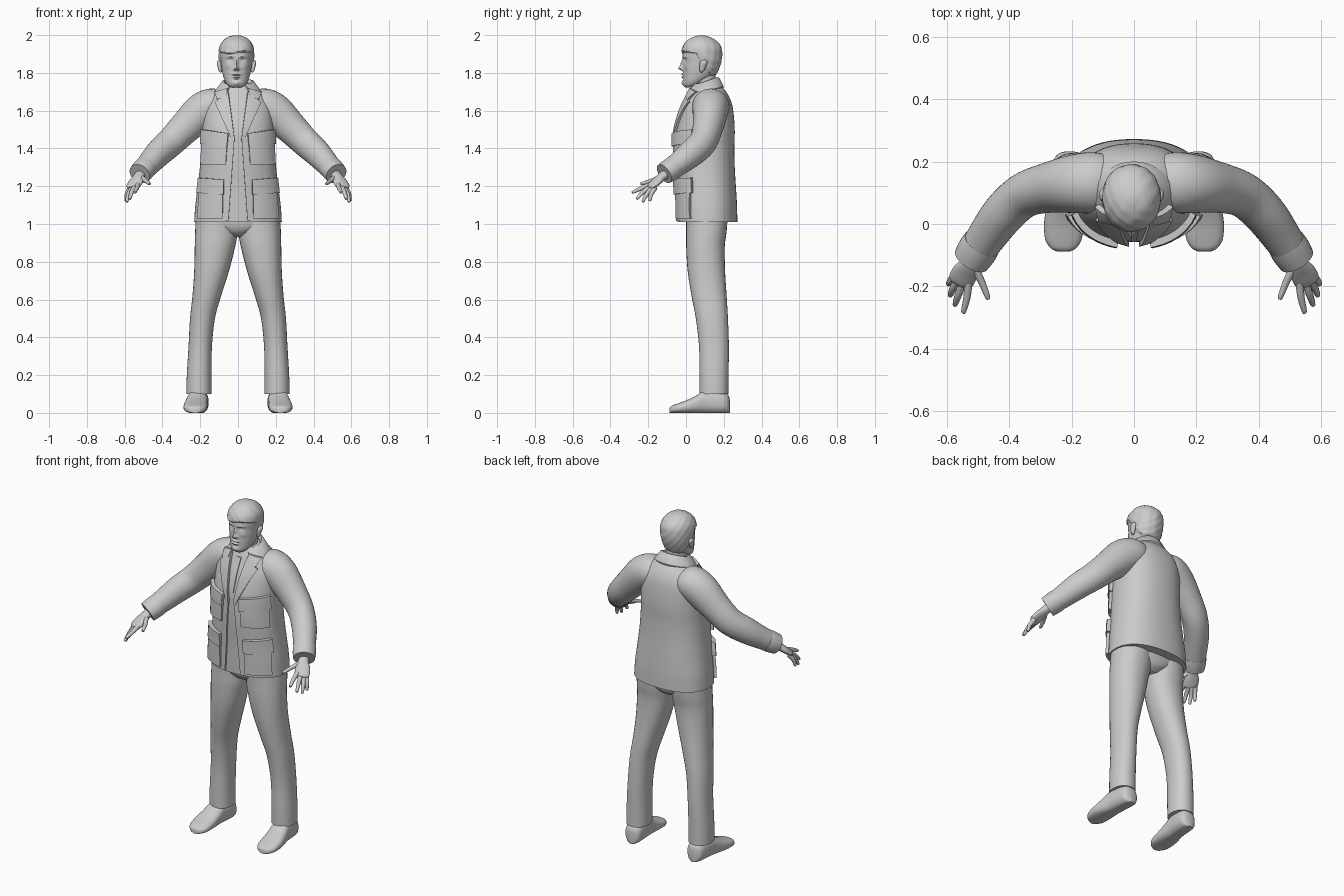
import bpy, bmesh, math
from mathutils import Vector

grey = bpy.data.materials.new("plain_grey")
grey.diffuse_color = (0.6, 0.6, 0.6, 1)


def spline(rows, t):
    """Catmull-Rom blend of a list of number tuples, t in 0..len-1."""
    i = min(int(t), len(rows) - 2)
    f = t - i
    p = [rows[max(0, min(len(rows) - 1, i + k))] for k in (-1, 0, 1, 2)]
    return [0.5 * (2 * b + (c - a) * f + (2 * a - 5 * b + 4 * c - d) * f * f
                   + (3 * b - a - 3 * c + d) * f ** 3) for a, b, c, d in zip(*p)]


def finish(name, bm, mirror=False):
    bmesh.ops.recalc_face_normals(bm, faces=bm.faces)
    me = bpy.data.meshes.new(name)
    bm.to_mesh(me)
    bm.free()
    me.materials.append(grey)
    ob = bpy.data.objects.new(name, me)
    bpy.context.collection.objects.link(ob)
    if mirror:
        ob.modifiers.new("mirror", "MIRROR").use_mirror_merge = False
    return ob


def power(v, e):
    return math.copysign(abs(v) ** (2 / e), v)


def loft(name, rings, axis=None, e=2.0, n=32, steps=5, mirror=False, sculpt=None):
    """Skin rings (x, y, z, ru, rv); axis fixes the ring plane, else it follows the path."""
    bm = bmesh.new()
    count = (len(rings) - 1) * steps
    loops = []
    for k in range(count + 1):
        t = k / steps
        r = spline(rings, t)
        c = Vector(r[:3])
        if axis == "z":
            u, v = Vector((1, 0, 0)), Vector((0, 1, 0))
        elif axis == "y":
            u, v = Vector((1, 0, 0)), Vector((0, 0, 1))
        else:
            a = Vector(spline(rings, max(0, t - .3))[:3])
            b = Vector(spline(rings, min(len(rings) - 1, t + .3))[:3])
            d = (b - a).normalized()
            u = d.cross(Vector((0, 0, 1))).normalized()
            v = u.cross(d)
        loop = []
        for j in range(n):
            w = 2 * math.pi * j / n
            p = c + u * max(r[3], .001) * power(math.cos(w), e) \
                + v * max(r[4], .001) * power(math.sin(w), e)
            loop.append(bm.verts.new(sculpt(p, c) if sculpt else p))
        loops.append(loop)
    for a, b in zip(loops, loops[1:]):
        for j in range(n):
            bm.faces.new((a[j], a[(j + 1) % n], b[(j + 1) % n], b[j]))
    bm.faces.new(loops[0])
    bm.faces.new(loops[-1])
    return finish(name, bm, mirror)


def upright(rows, x=0):
    """(z, half width, front y, back y) -> loft rings."""
    return [(x, (f + b) / 2, z, w, (b - f) / 2) for z, w, f, b in rows]


# Jacket body
E = 2.3
body = upright([(1.01, .232, -.045, .272), (1.1, .226, -.047, .27), (1.2, .213, -.05, .264),
                (1.3, .202, -.056, .258), (1.4, .195, -.058, .256), (1.5, .192, -.052, .258),
                (1.6, .185, -.025, .25), (1.66, .16, .0, .235), (1.71, .115, .022, .205),
                (1.745, .07, .04, .165)])
loft("jacket_body", body, "z", E, 64, 6)


def on_body(x, z, out):
    """Point on the chest at x, z, pushed out along the normal."""
    lo, hi = 0.0, len(body) - 1.0
    for _ in range(30):
        m = (lo + hi) / 2
        lo, hi = (m, hi) if spline(body, m)[2] < z else (lo, m)
    _, cy, _, rx, ry = spline(body, lo)
    q = min(abs(x) / rx, .985)
    s = (1 - q ** E) ** (1 / E)
    nrm = Vector((q ** (E - 1) / rx, -s ** (E - 1) / ry, 0)).normalized()
    p = Vector((q * rx, cy - s * ry, z)) + nrm * out
    return p if x >= 0 else Vector((-p.x, p.y, p.z))


def patch(name, corners, t0, t1=None, n=10):
    """Curved cloth plate: corners inner-low, outer-low, outer-high, inner-high."""
    t1 = t0 if t1 is None else t1
    a, b, c, d = [Vector(p) for p in corners]
    bm = bmesh.new()
    layers = []
    for back in (0, 1):
        grid = []
        for j in range(n + 1):
            row = []
            for i in range(n + 1):
                u, v = i / n, j / n
                p = a.lerp(b, u).lerp(d.lerp(c, u), v)
                row.append(bm.verts.new(on_body(p.x, p.y, -.006 if back else t0 + (t1 - t0) * u)))
            grid.append(row)
        for j in range(n):
            for i in range(n):
                bm.faces.new((grid[j][i], grid[j][i + 1], grid[j + 1][i + 1], grid[j + 1][i]))
        layers.append(grid)
    rim = [[g[0][i] for i in range(n)] + [g[j][n] for j in range(n)]
           + [g[n][n - i] for i in range(n)] + [g[n - j][0] for j in range(n)] for g in layers]
    for i in range(4 * n):
        k = (i + 1) % (4 * n)
        bm.faces.new((rim[0][i], rim[0][k], rim[1][k], rim[1][i]))
    finish(name, bm, True)


# Jacket front edges, lapels, pockets and flaps
patch("jacket_front", [(.05, 1.015), (.18, 1.015), (.165, 1.46), (.018, 1.46)], .009, -.003)
patch("lapel", [(.016, 1.44), (.03, 1.44), (.118, 1.645), (.05, 1.70)], .016, .012)
patch("collar_leaf", [(.06, 1.675), (.105, 1.66), (.112, 1.70), (.05, 1.72)], .018, .016)
patch("shirt_placket", [(.0, 1.5), (.008, 1.5), (.014, 1.69), (.0, 1.69)], .006)
patch("lower_pocket", [(.08, 1.03), (.205, 1.03), (.193, 1.2), (.078, 1.2)], .016)
patch("lower_pocket_flap", [(.074, 1.155), (.202, 1.165), (.193, 1.245), (.072, 1.235)], .024, .022)
patch("upper_pocket", [(.062, 1.315), (.185, 1.315), (.18, 1.45), (.055, 1.45)], .016)
patch("upper_pocket_flap", [(.055, 1.41), (.184, 1.425), (.18, 1.50), (.05, 1.48)], .024, .02)

# Turned-down collar, open at the throat and lower in front
bm = bmesh.new()
rows = []
for k in range(41):
    w = math.radians(-148 + 296 * k / 40)
    s, c = math.sin(w), math.cos(w)
    row = []
    for rx, ry, z in ((.066, .062, 1.74), (.074, .07, 1.762), (.088, .08, 1.757),
                      (.122, .102, 1.712), (.118, .095, 1.69)):
        row.append(bm.verts.new((rx * s, .098 + ry * c, z + .024 * c - .008)))
    rows.append(row)
for a, b in zip(rows, rows[1:]):
    for i in range(5):
        bm.faces.new((a[i], a[(i + 1) % 5], b[(i + 1) % 5], b[i]))
bm.faces.new(rows[0])
bm.faces.new(rows[-1])
finish("collar", bm)

# Sleeves and cuffs
loft("sleeve", [(.07, .13, 1.625, .085, .07), (.13, .132, 1.625, .098, .094), (.195, .128, 1.59, .093, .1),
                (.28, .115, 1.51, .08, .086), (.355, .09, 1.435, .072, .078), (.42, .03, 1.375, .069, .073),
                (.475, -.045, 1.315, .062, .062), (.515, -.105, 1.272, .056, .054)], mirror=True)
loft("cuff", [(.487, -.062, 1.302, .062, .060), (.502, -.085, 1.286, .064, .060),
              (.521, -.115, 1.266, .060, .057)], mirror=True, steps=3)

# Hands: palm, then fingers as root and tip
loft("palm", [(.508, -.09, 1.275, .028, .026), (.525, -.128, 1.25, .03, .023), (.54, -.155, 1.225, .041, .02),
              (.556, -.185, 1.198, .04, .016), (.56, -.193, 1.19, .026, .008)], n=20, mirror=True)
fingers = {"index_finger": ((.53, -.185, 1.21), (.535, -.235, 1.19), (.546, -.281, 1.168)),
           "middle_finger": ((.547, -.185, 1.198), (.563, -.228, 1.168), (.573, -.258, 1.135)),
           "ring_finger": ((.562, -.178, 1.19), (.58, -.207, 1.158), (.588, -.228, 1.12)),
           "little_finger": ((.572, -.163, 1.192), (.588, -.183, 1.16), (.594, -.192, 1.125)),
           "thumb": ((.512, -.14, 1.247), (.488, -.185, 1.228), (.468, -.236, 1.213))}
for name, (a, m, b) in fingers.items():
    tip = tuple(q + (q - p) * .07 for p, q in zip(m, b))
    loft(name, [(*a, .013, .013), (*m, .0115, .0115), (*b, .008, .008), (*tip, .001, .001)],
         n=12, steps=4, mirror=True)

# Trousers
loft("trouser_leg", [(.207, .148, .1, .066, .076), (.206, .148, .2, .065, .077), (.200, .148, .35, .062, .079),
                     (.188, .137, .5, .066, .085), (.165, .122, .62, .076, .093), (.14, .108, .75, .092, .099),
                     (.122, .103, .88, .107, .102), (.115, .108, .96, .112, .107), (.11, .112, 1.08, .11, .112)],
     "z", 2.15, mirror=True)
loft("trouser_seat", upright([(.93, .05, .06, .17), (.955, .1, .02, .205), (1.0, .2, .0, .218),
                              (1.08, .21, .0, .22)]), "z", 2.2)


# Shoes with flat soles
def shoe_shape(p, c):
    return Vector((p.x, p.y, max(p.z, 0.0)))


shoe = [(-.088, .226, .02, .018), (-.078, .226, .04, .026), (-.05, .226, .058, .034), (.0, .225, .063, .047),
        (.05, .221, .06, .064), (.1, .215, .055, .085), (.16, .21, .054, .085), (.205, .207, .05, .078),
        (.225, .206, .036, .066), (.232, .206, .015, .05)]
loft("shoe", [(x, y, h * .68, w, h * .72) for y, x, w, h in shoe], "y", 2.5, mirror=True, sculpt=shoe_shape)

# Neck
HX = -.008
loft("neck", [(HX, .105, 1.66, .07, .07), (HX, .1, 1.72, .058, .06), (HX, .095, 1.80, .056, .06)], "z")

# Face bumps: x, z, outward push, width, height
features = [(0, 1.825, .026, .010, .011), (0, 1.85, .014, .008, .02), (.012, 1.819, .009, .007, .006),
            (.032, 1.868, -.012, .013, .009), (.032, 1.866, .007, .010, .004), (.03, 1.885, .006, .02, .006),
            (0, 1.793, .010, .020, .005), (0, 1.786, -.006, .022, .0025), (0, 1.778, .009, .017, .005),
            (0, 1.766, -.004, .02, .005), (0, 1.745, .008, .02, .010), (.045, 1.835, .004, .015, .014)]


def head_shape(p, c):
    x, face = p.x - HX, c.y - p.y
    q = p.copy()
    if face > .02:
        for fx, fz, push, w, h in features:
            q.y -= push * math.exp(-((abs(x) - fx) / w) ** 2 - ((p.z - fz) / h) ** 2)
    # hair stands proud above the hairline
    line = 1.905 - .125 * max(0, min(1, (p.y - .055) / .07)) + .006 * math.sin(x * 45)
    k = max(0, min(1, (p.z - line) / .006))
    d = Vector((p.x - c.x, p.y - c.y, 0))
    if d.length > .001:
        tex = .0015 * math.sin(x * 130 + p.z * 70) * math.sin(p.y * 110 + p.z * 50)
        q += d.normalized() * k * (.009 + tex)
    return q


loft("head", upright([(1.722, .022, -.002, .03), (1.732, .042, -.012, .06), (1.752, .058, -.016, .1),
                      (1.785, .071, -.016, .145), (1.82, .078, -.015, .165), (1.86, .083, -.014, .178),
                      (1.90, .085, -.017, .182), (1.94, .080, -.008, .176), (1.97, .062, .014, .152),
                      (1.99, .036, .046, .118), (1.998, .008, .076, .088)], HX),
     "z", 2.1, 96, 9, sculpt=head_shape)

# Ears
for side, name in ((-1, "ear_right"), (1, "ear_left")):
    x = HX + side * .083
    loft(name, [(x, .082, 1.803, .004, .006), (x + side * .003, .084, 1.812, .009, .012),
                (x + side * .006, .088, 1.832, .011, .017), (x + side * .009, .093, 1.852, .012, .02),
                (x + side * .009, .095, 1.864, .008, .013), (x + side * .008, .095, 1.868, .002, .004)],
         "z", n=16)

# Smooth shading with crisp cloth edges
for ob in bpy.context.scene.objects:
    ob.select_set(True)
    bpy.context.view_layer.objects.active = ob
bpy.ops.object.shade_smooth_by_angle(angle=math.radians(40))
